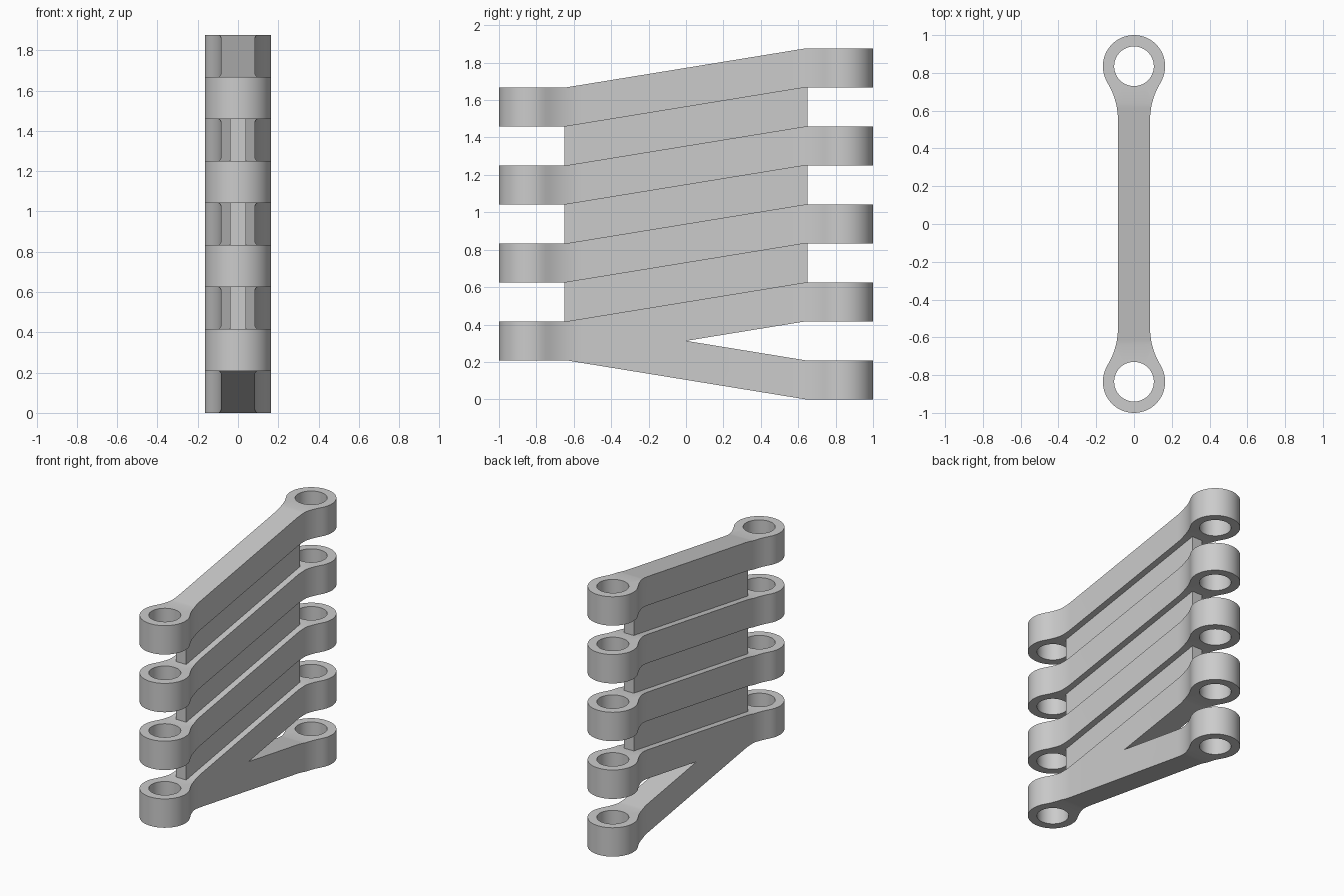
import bpy, bmesh
from math import sin, cos, asin, pi, atan2, radians, hypot

cube = bpy.data.objects.get("Cube")
if cube:
    bpy.data.objects.remove(cube)

STEP = 0.2085                       # ring height and vertical pitch
RING_Y, OUTER, INNER = 0.835, 0.165, 0.105
HALF_BAR, FILLET_Y, FILLET_R = 0.085, 0.55, 0.38
KINK = 0.64                         # where the slope turns level

grey = bpy.data.materials.new("plain grey")
grey.use_nodes = True
grey.diffuse_color = (0.6, 0.6, 0.6, 1)
grey.node_tree.nodes["Principled BSDF"].inputs["Base Color"].default_value = (0.6, 0.6, 0.6, 1)


def finish(name, bm):
    bmesh.ops.remove_doubles(bm, verts=bm.verts, dist=1e-4)
    bmesh.ops.recalc_face_normals(bm, faces=bm.faces)
    mesh = bpy.data.meshes.new(name)
    bm.to_mesh(mesh)
    bm.free()
    mesh.materials.append(grey)
    obj = bpy.data.objects.new(name, mesh)
    bpy.context.collection.objects.link(obj)
    bpy.ops.object.select_all(action='DESELECT')
    obj.select_set(True)
    bpy.context.view_layer.objects.active = obj
    bpy.ops.object.shade_smooth_by_angle(angle=radians(30))


def fillet(a):
    return (HALF_BAR + FILLET_R - FILLET_R * cos(a), FILLET_Y + FILLET_R * sin(a))


# Plan outline: straight bar, fillet up to the kink, then fillet and eye
a_kink = asin((KINK - FILLET_Y) / FILLET_R)
a_end = atan2(RING_Y - FILLET_Y, HALF_BAR + FILLET_R)
neck = [(HALF_BAR, 0)] + [fillet(a_kink * i / 4) for i in range(5)]
eye = [fillet(a_kink + (a_end - a_kink) * i / 5) for i in range(6)]
for i in range(1, 19):
    t = -a_end + (pi / 2 + a_end) * i / 18
    eye.append((OUTER * cos(t), RING_Y + OUTER * sin(t)))
half_chord = [(eye[0][0] * k / 3, KINK) for k in (1, 2)]
chord = [(-x, y) for x, y in reversed(half_chord)] + [(0, KINK)] + half_chord
loop = chord + eye + [(-x, y) for x, y in reversed(eye[:-1])]


def to_hole(p):
    dx, dy = p[0], p[1] - RING_Y
    d = hypot(dx, dy)
    return (dx * INNER / d, RING_Y + dy * INNER / d)


hole = [to_hole(p) for p in loop]


def half_link(bm, side, mid, end):
    """Half a link; mid and end are (bottom, top) heights at y = 0 and at the eye."""
    def vert(p, level):
        f = min(p[1] / KINK, 1)
        return bm.verts.new((p[0], side * p[1], mid[level] + (end[level] - mid[level]) * f))

    def face(*corners):
        bm.faces.new([vert(p, level) for p, level in corners])

    def mirror(p):
        return (-p[0], p[1])

    # Sloping bar
    for i, (p, q) in enumerate(zip(neck, neck[1:])):
        far = [mirror(q)] + chord + [q] if i == len(neck) - 2 else [mirror(q), q]
        for level in (0, 1):
            face(*[(v, level) for v in far + [p, mirror(p)]])
        for a, b in ((p, q), (mirror(q), mirror(p))):
            face((a, 0), (b, 0), (b, 1), (a, 1))
    # Level eye around the hole
    n = len(loop)
    first, last = len(chord) - 1, n - 1
    for i in range(n):
        j = (i + 1) % n
        for level in (0, 1):
            face((loop[i], level), (loop[j], level), (hole[j], level), (hole[i], level))
        face((hole[i], 0), (hole[i], 1), (hole[j], 1), (hole[j], 0))
        if first < i < last:
            face((loop[i], 0), (loop[j], 0), (loop[j], 1), (loop[i], 1))


def span(z):
    return (z, z + STEP)


# Forked bottom link: one front eye, two back eyes
bm = bmesh.new()
half_link(bm, -1, (STEP * 0.5, STEP * 2.5), span(STEP))
half_link(bm, 1, span(STEP * 0.5), span(0))
half_link(bm, 1, span(STEP * 1.5), span(STEP * 2))
finish("forked_bottom_link", bm)

# Slanted links above it
for k in range(1, 4):
    z = STEP * (2 * k + 1)
    bm = bmesh.new()
    half_link(bm, -1, span(z + STEP / 2), span(z))
    half_link(bm, 1, span(z + STEP / 2), span(z + STEP))
    finish(f"slanted_link_{k}", bm)

# Thin webs filling the gaps between links
WEB_Y, WEB_X = 0.65, 0.04
for k in range(3):
    z = STEP * (2 * k + 2)
    bm = bmesh.new()
    profile = [(-WEB_Y, z), (-KINK, z), (KINK, z + STEP), (WEB_Y, z + STEP),
               (WEB_Y, z + 2 * STEP), (KINK, z + 2 * STEP), (-KINK, z + STEP), (-WEB_Y, z + STEP)]
    base = bm.faces.new([bm.verts.new((-WEB_X, y, h)) for y, h in profile])
    moved = bmesh.ops.extrude_face_region(bm, geom=[base])["geom"]
    bmesh.ops.translate(bm, vec=(2 * WEB_X, 0, 0),
                        verts=[v for v in moved if isinstance(v, bmesh.types.BMVert)])
    bm.faces.ensure_lookup_table()
    finish(f"web_{k + 1}", bm)
